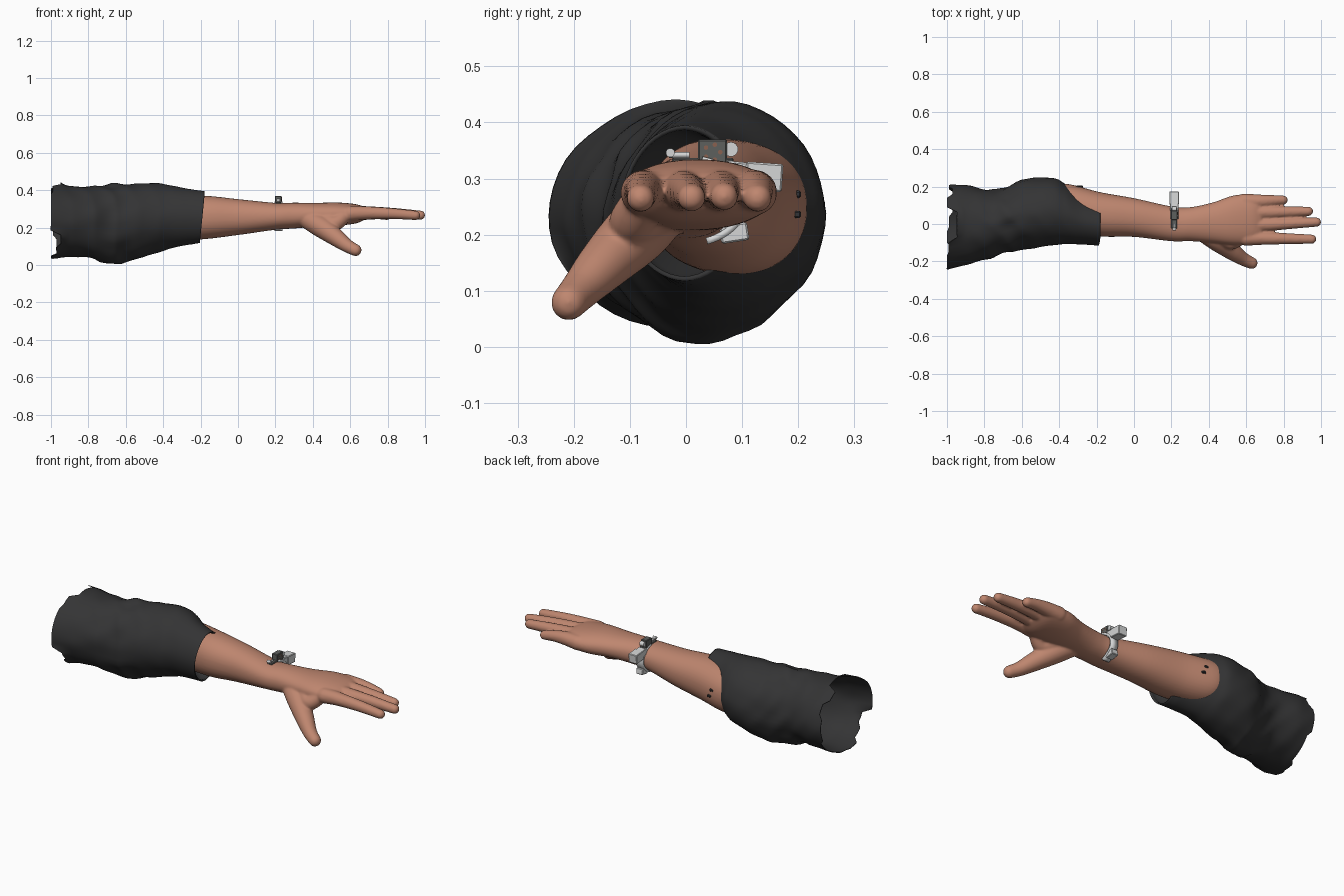
import bpy, bmesh, math, random
from mathutils import Vector, noise

random.seed(4)
if "Cube" in bpy.data.objects:
    bpy.data.objects.remove(bpy.data.objects["Cube"])


def material(name, rgb, rough=0.7):
    m = bpy.data.materials.new(name)
    m.use_nodes = True
    m.diffuse_color = (*rgb, 1)
    bsdf = m.node_tree.nodes["Principled BSDF"]
    bsdf.inputs["Base Color"].default_value = (*rgb, 1)
    bsdf.inputs["Roughness"].default_value = rough
    return m


SKIN = material("skin", (0.52, 0.24, 0.16))
CLOTH = material("charcoal cloth", (0.034, 0.034, 0.035))
PALE = material("pale grey metal", (0.66, 0.67, 0.67))
DARK = material("dark grey metal", (0.11, 0.115, 0.11))
COPPER = material("dull copper", (0.25, 0.12, 0.08))


def finish(name, bm, mat, smooth=True):
    mesh = bpy.data.meshes.new(name)
    for f in bm.faces:
        f.smooth = smooth
    bm.to_mesh(mesh)
    bm.free()
    mesh.materials.append(mat)
    obj = bpy.data.objects.new(name, mesh)
    bpy.context.collection.objects.link(obj)
    return obj


def spline(rows, steps):
    """Smooth curve through rows of numbers."""
    pts = [rows[0]] + rows + [rows[-1]]
    out = []
    for a, b, c, d in zip(pts, pts[1:], pts[2:], pts[3:]):
        for k in range(steps):
            t = k / steps
            out.append([q + t / 2 * (r - p + t * (2 * p - 5 * q + 4 * r - s + t * (3 * (q - r) + s - p)))
                        for p, q, r, s in zip(a, b, c, d)])
    return out + [rows[-1]]


def loft(bm, rows, sides, power=1.0, warp=None, caps=True):
    """Skin rings given as x, y low, y high, z low, z high."""
    rings = []
    for x, y0, y1, z0, z1 in rows:
        ring = []
        for i in range(sides):
            a = math.tau * i / sides
            c, s = math.cos(a), math.sin(a)
            c, s = (math.copysign(abs(v) ** power, v) for v in (c, s))
            g = warp(x, a) if warp else 1
            ring.append(bm.verts.new((x, (y0 + y1) / 2 + (y1 - y0) / 2 * c * g,
                                      (z0 + z1) / 2 + (z1 - z0) / 2 * s * g)))
        rings.append(ring)
    for r, q in zip(rings, rings[1:]):
        for i in range(sides):
            j = (i + 1) % sides
            bm.faces.new((r[i], r[j], q[j], q[i]))
    if caps:
        bm.faces.new(rings[0][::-1])
        bm.faces.new(rings[-1])
    return rings


def digit(bm, rows, steps=24):
    """Finger swept from overlapping balls along x, y, z, radius."""
    for x, y, z, r in spline(rows, steps):
        new = bmesh.ops.create_icosphere(bm, subdivisions=3, radius=r)["verts"]
        bmesh.ops.translate(bm, verts=new, vec=(x, y, z))


# Forearm, wrist and palm
bm = bmesh.new()
loft(bm, spline([
    [-0.45, 0.02, 0.20, 0.17, 0.35],
    [-0.36, -0.03, 0.215, 0.13, 0.365],
    [-0.18, -0.066, 0.17, 0.138, 0.37],
    [0.0, -0.069, 0.138, 0.16, 0.352],
    [0.2, -0.092, 0.094, 0.188, 0.332],
    [0.3, -0.092, 0.09, 0.195, 0.333],
    [0.42, -0.10, 0.115, 0.205, 0.332],
    [0.53, -0.11, 0.152, 0.21, 0.334],
    [0.63, -0.105, 0.158, 0.222, 0.325],
    [0.68, -0.085, 0.14, 0.245, 0.308]], 8), 40, 0.92)

# Fingers: base, knuckle and tip
fingers = [(0.6, -0.076, 0.95, -0.081, 0.265), (0.62, -0.004, 0.976, 0.01, 0.266),
           (0.62, 0.062, 0.933, 0.068, 0.268), (0.59, 0.122, 0.797, 0.128, 0.265)]
for bx, by, tx, ty, tz in fingers:
    digit(bm, [[bx, by, 0.275, 0.041],
               [bx + 0.08, by, 0.278, 0.036],
               [(bx + tx) / 2 + 0.04, (by + ty) / 2, 0.275, 0.03],
               [tx, ty, tz, 0.025]])

# Thumb with its fleshy base and the web beside the palm
digit(bm, [[0.36, -0.038, 0.25, 0.05], [0.44, -0.085, 0.207, 0.058],
           [0.52, -0.143, 0.15, 0.048], [0.58, -0.185, 0.105, 0.037], [0.629, -0.209, 0.079, 0.032]])
digit(bm, [[0.45, -0.05, 0.25, 0.05], [0.515, -0.095, 0.222, 0.042], [0.57, -0.075, 0.262, 0.037]])

arm = finish("arm_and_hand", bm, SKIN)
remesh = arm.modifiers.new("merge", "REMESH")
remesh.mode = "VOXEL"
remesh.voxel_size = 0.0055
remesh.use_smooth_shade = True
soften = arm.modifiers.new("soften", "SMOOTH")
soften.factor = 0.5
soften.iterations = 9


# Sleeve with slanting folds, strongest around the elbow
def folds(x, a):
    strength = 0.01 + 0.03 * math.exp(-((x + 0.68) / 0.13) ** 2)
    strength *= min(1, max(0.1, (-0.22 - x) / 0.2))
    wave = math.sin(27 * x + 2.4 * math.sin(a + 0.6) + 1.2 * math.sin(2 * a))
    lumps = noise.noise(Vector((x * 9, 2.5 * math.cos(a), 2.5 * math.sin(a))))
    return 0.995 + strength * (0.5 - abs(wave) + 1.5 * lumps)


bm = bmesh.new()
outside = spline([
    [-1.0, -0.245, 0.21, 0.03, 0.44],
    [-0.9, -0.22, 0.21, 0.04, 0.425],
    [-0.78, -0.188, 0.185, 0.035, 0.42],
    [-0.68, -0.152, 0.20, 0.004, 0.432],
    [-0.58, -0.137, 0.245, 0.022, 0.432],
    [-0.44, -0.115, 0.247, 0.06, 0.438],
    [-0.37, -0.108, 0.215, 0.085, 0.428],
    [-0.28, -0.11, 0.15, 0.105, 0.41],
    [-0.18, -0.116, 0.11, 0.117, 0.395]], 8)
# Turned-in hem that closes against the forearm
lining = spline([
    [-0.185, -0.108, 0.102, 0.125, 0.387],
    [-0.24, -0.095, 0.11, 0.125, 0.38],
    [-0.36, -0.01, 0.19, 0.16, 0.35]], 4)
rings = loft(bm, outside + lining, 48, 1.05, folds, caps=False)
# Torn shoulder edge: notches of uneven depth that fade along the sleeve
depths = [random.choice((0, 0.01, 0.03, 0.055)) for _ in range(16)]
for k, ring in enumerate(rings[:8]):
    for i, v in enumerate(ring):
        v.co.x += depths[i // 3] * (1 - k / 8)
# Hem leans back slightly toward the underside
for ring in rings:
    for v in ring:
        v.co.x -= max(0, (v.co.x + 0.24) / 0.06) * 0.1 * max(0, 0.36 - v.co.z)
sleeve = finish("sleeve", bm, CLOTH)
shell = sleeve.modifiers.new("cloth thickness", "SOLIDIFY")
shell.thickness = 0.004
shell.offset = -1


def box(name, center, size, mat, tilt=0):
    bm = bmesh.new()
    bmesh.ops.create_cube(bm, size=1)
    bmesh.ops.scale(bm, verts=bm.verts, vec=size)
    obj = finish(name, bm, mat, False)
    obj.location = center
    obj.rotation_euler.x = tilt
    bevel = obj.modifiers.new("soft edges", "BEVEL")
    bevel.width = 0.003
    return obj


def rod(name, center, radius, depth, mat, axis="x"):
    bm = bmesh.new()
    bmesh.ops.create_cone(bm, cap_ends=True, segments=16, radius1=radius, radius2=radius, depth=depth)
    obj = finish(name, bm, mat, False)
    obj.location = center
    if axis == "x":
        obj.rotation_euler.y = math.pi / 2
    else:
        obj.rotation_euler.x = math.pi / 2
    return obj


# Scraps of cloth showing on the back of the forearm
for x, z in ((-0.3, 0.272), (-0.285, 0.236)):
    box("cloth_scrap", (x, 0.195, z), (0.022, 0.02, 0.013), CLOTH)

# Wrist strap: an open band around the back of the wrist
bm = bmesh.new()
bands = []
for i in range(25):
    a = math.radians(-70 + 145 * i / 24)
    bands.append([bm.verts.new((x, 0.002 + 0.102 * math.cos(a), 0.26 + 0.076 * math.sin(a)))
                  for x in (0.195, 0.237)])
for p, q in zip(bands, bands[1:]):
    bm.faces.new((p[0], q[0], q[1], p[1]))
strap = finish("wrist_strap", bm, PALE)
band = strap.modifiers.new("strap thickness", "SOLIDIFY")
band.thickness = 0.012
band.offset = 0

# Gadget on the strap
X = 0.215
box("side_case", (X, 0.139, 0.303), (0.052, 0.066, 0.05), PALE, -0.07)
box("strap_clasp", (X, 0.092, 0.312), (0.044, 0.042, 0.036), PALE, -0.1)
box("strap_foot", (X, 0.086, 0.203), (0.04, 0.05, 0.032), PALE, 0.15)
box("top_case", (X, 0.047, 0.348), (0.034, 0.052, 0.044), DARK)
box("top_plate", (X, 0.03, 0.331), (0.032, 0.11, 0.012), DARK)
rod("dial", (X, 0.08, 0.352), 0.013, 0.026, PALE)
rod("knob_stem", (X, -0.012, 0.342), 0.005, 0.036, PALE, "y")
rod("knob", (X, -0.028, 0.346), 0.008, 0.02, PALE)
for i in range(5):
    a = math.tau * i / 5
    rod("case_stud", (X + 0.017, 0.047 + 0.014 * math.cos(a), 0.347 + 0.014 * math.sin(a)), 0.004, 0.004, COPPER)
